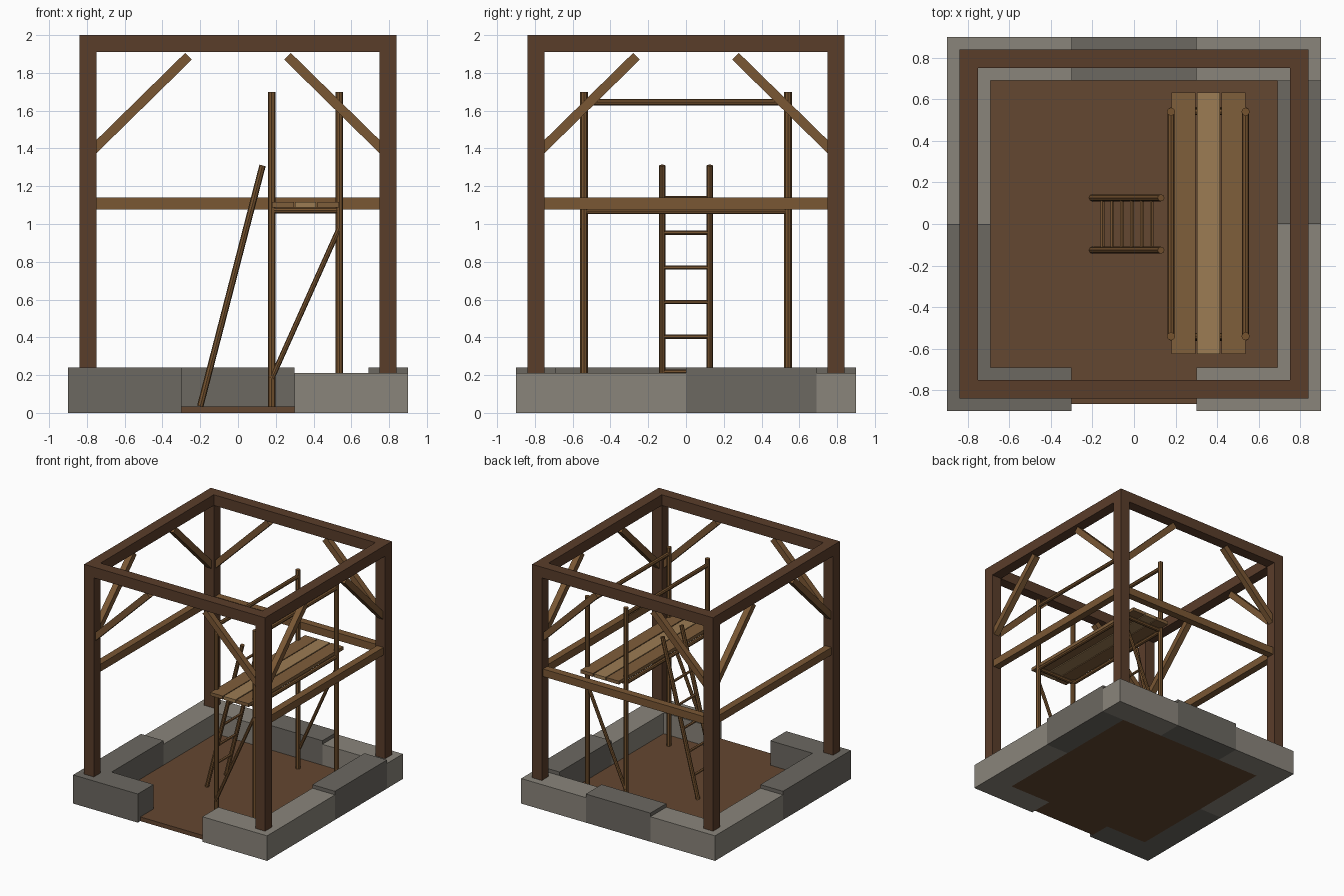
import bpy, bmesh
from mathutils import Vector, Matrix

if "Cube" in bpy.data.objects:
    bpy.data.objects.remove(bpy.data.objects["Cube"])


def material(name, hex_rgb):
    lin = lambda c: c / 12.92 if c <= 0.04045 else ((c + 0.055) / 1.055) ** 2.4
    m = bpy.data.materials.new(name)
    rgb = [lin(int(hex_rgb[i:i + 2], 16) / 255) for i in (0, 2, 4)]
    m.diffuse_color = (*rgb, 1)
    m.use_nodes = True
    m.node_tree.nodes["Principled BSDF"].inputs["Base Color"].default_value = m.diffuse_color
    return m


TIMBER = material("dark_timber", "5A3D2A")
WOOD = material("rail_timber", "7A5734")
POLE = material("pole_wood", "76532F")
PLANK = material("plank_wood", "7F5E3B")
PLANK_LIGHT = material("light_plank_wood", "9C7C53")
STONE = material("light_stone", "8A857B")
STONE_DARK = material("dark_stone", "6C6861")
EARTH = material("earth", "644731")


def finish(bm, name, mat):
    bmesh.ops.recalc_face_normals(bm, faces=bm.faces)
    me = bpy.data.meshes.new(name)
    bm.to_mesh(me)
    bm.free()
    me.materials.append(mat)
    ob = bpy.data.objects.new(name, me)
    bpy.context.collection.objects.link(ob)
    return ob


def box(name, x0, x1, y0, y1, z0, z1, mat):
    bm = bmesh.new()
    bmesh.ops.create_cube(bm, size=1)
    for v in bm.verts:
        v.co = ((x0 + x1) / 2 + v.co.x * (x1 - x0),
                (y0 + y1) / 2 + v.co.y * (y1 - y0),
                (z0 + z1) / 2 + v.co.z * (z1 - z0))
    return finish(bm, name, mat)


def along(a, b):
    a, b = Vector(a), Vector(b)
    d = b - a
    rot = d.to_track_quat('Z', 'Y').to_matrix().to_4x4()
    return Matrix.Translation((a + b) / 2) @ rot, d.length


def rod(name, a, b, r, mat=POLE, sides=8):
    m, length = along(a, b)
    bm = bmesh.new()
    bmesh.ops.create_cone(bm, cap_ends=True, segments=sides, radius1=r,
                          radius2=r, depth=length, matrix=m)
    return finish(bm, name, mat)


def strut(name, a, b, w, mat):
    m, length = along(a, b)
    bm = bmesh.new()
    bmesh.ops.create_cube(bm, size=1, matrix=m @ Matrix.Diagonal((w, w, length, 1)))
    return finish(bm, name, mat)


# Earth floor with a tongue through the doorway
bm = bmesh.new()
outline = [(-.69, -.69), (-.3, -.69), (-.3, -.866), (.3, -.866),
           (.3, -.69), (.69, -.69), (.69, .69), (-.69, .69)]
face = bm.faces.new([bm.verts.new((x, y, 0)) for x, y in outline])
ext = bmesh.ops.extrude_face_region(bm, geom=[face], use_keep_orig=True)
for v in ext["geom"]:
    if isinstance(v, bmesh.types.BMVert):
        v.co.z = 0.035
finish(bm, "earth_floor", EARTH)

# Stone footing: alternating low light and high dark blocks
LOW, HIGH = (0.21, STONE), (0.24, STONE_DARK)
for name, x0, x1, y0, y1, (h, mat) in [
        ("front_left", -.9, -.3, -.9, -.69, HIGH),
        ("front_right", .3, .9, -.9, -.69, LOW),
        ("back_left", -.9, -.3, .69, .9, LOW),
        ("back_middle", -.3, .3, .69, .9, HIGH),
        ("back_right", .3, .9, .69, .9, LOW),
        ("left_front", -.9, -.69, -.69, 0, HIGH),
        ("left_back", -.9, -.69, 0, .69, LOW),
        ("right_front", .69, .9, -.69, 0, LOW),
        ("right_back", .69, .9, 0, .69, HIGH)]:
    box("footing_" + name, x0, x1, y0, y1, 0, h, mat)

# Corner posts and top beams
C, I, O = 0.795, 0.75, 0.84
for sx in (-1, 1):
    for sy in (-1, 1):
        x, y = sx * C, sy * C
        box("corner_post", x - .045, x + .045, y - .045, y + .045, 0.2, 1.91, TIMBER)
        # Knee braces in both walls meeting at this corner
        strut("knee_brace", (sx * .79, y, 1.37), (sx * .262, y, 1.888), .05, WOOD)
        strut("knee_brace", (x, sy * .79, 1.37), (x, sy * .262, 1.888), .05, WOOD)
for s, a, b in ((-1, "front", "left"), (1, "back", "right")):
    box(a + "_top_beam", -O, O, s * C - .045, s * C + .045, 1.91, 2, TIMBER)
    box(b + "_top_beam", s * C - .045, s * C + .045, -I, I, 1.91, 2, TIMBER)
    box(b + "_mid_rail", s * C - .03, s * C + .03, -I, I, 1.077, 1.14, WOOD)
box("back_mid_rail", -I, I, C - .03, C + .03, 1.077, 1.14, WOOD)

# Scaffold poles, guard rails, ledgers, transoms and diagonals
XL, XR, Y = 0.178, 0.537, 0.54
for x in (XL, XR):
    for y in (-Y, Y):
        rod("scaffold_pole", (x, y, 0.03), (x, y, 1.7), .02)
    rod("guard_rail", (x, -Y, 1.645), (x, Y, 1.645), .017)
    rod("ledger", (x, -Y, 1.068), (x, Y, 1.068), .016)
for s in (-1, 1):
    rod("transom", (XL, s * Y, 1.072), (XR, s * Y, 1.072), .016)
    rod("scaffold_diagonal", (XL, s * (Y + .008), .18), (XR, s * (Y + .008), .98), .014)

# Deck planks
for i, (x0, x1, mat) in enumerate([(.18, .296, PLANK), (.303, .413, PLANK_LIGHT),
                                   (.421, .536, PLANK)]):
    box("deck_plank", x0, x1, -.625, .632, 1.088, 1.116, mat)

# Leaning ladder
foot, top = Vector((-.2, 0, .035)), Vector((.13, 0, 1.31))
for s in (-1, 1):
    side = Vector((0, s * .126, 0))
    rod("ladder_rail", foot + side, top + side, .017)
for i in range(6):
    p = foot.lerp(top, (.22 + i * .1835 - foot.z) / (top.z - foot.z))
    rod("ladder_rung", p + Vector((0, -.126, 0)), p + Vector((0, .126, 0)), .011, WOOD, 6)
